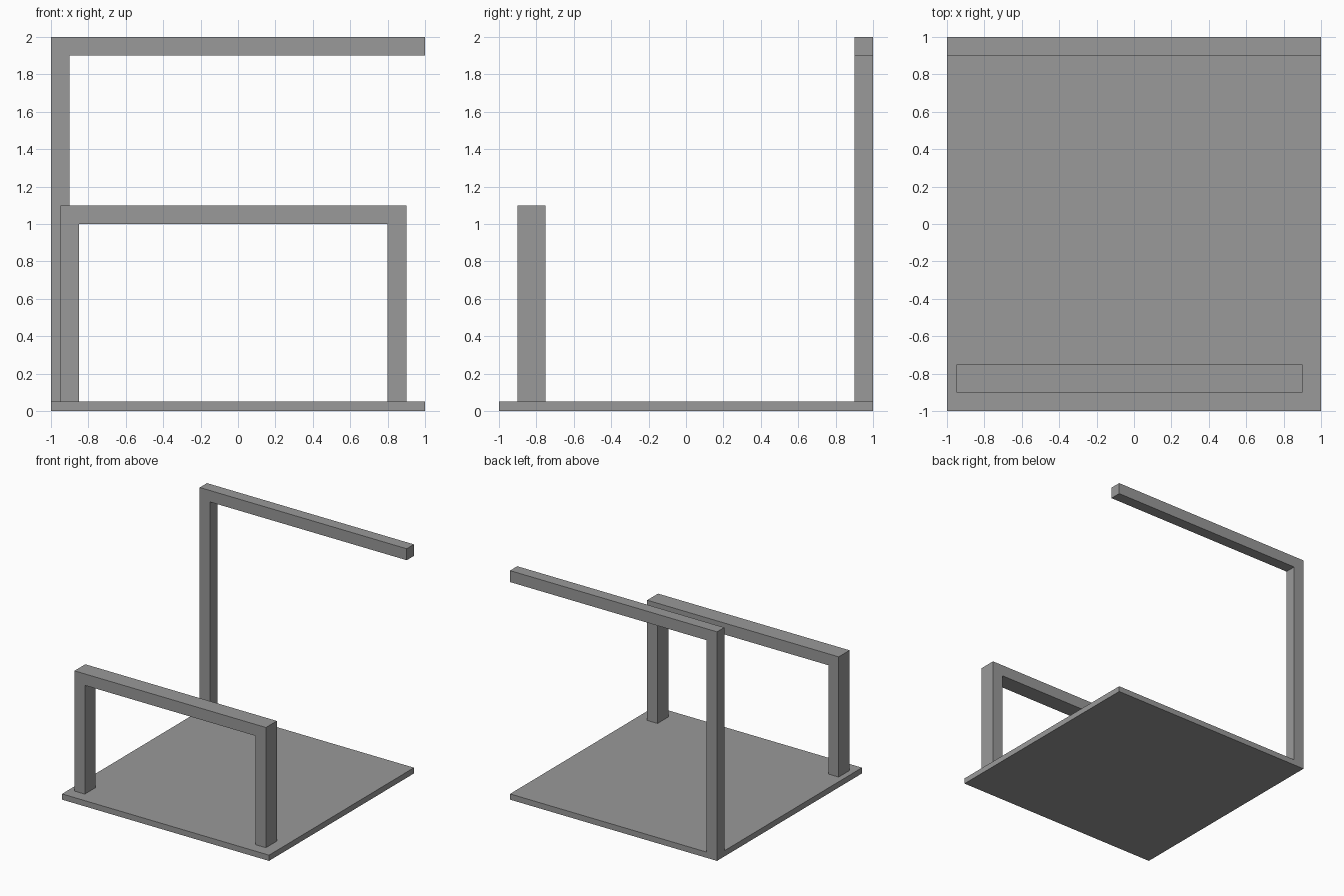
import bpy
import bmesh
from mathutils import Vector

if "Cube" in bpy.data.objects:
    bpy.data.objects.remove(bpy.data.objects["Cube"])

grey = bpy.data.materials.new("plain_grey")
grey.diffuse_color = (0.32, 0.32, 0.32, 1.0)
grey.use_nodes = True
grey.node_tree.nodes["Principled BSDF"].inputs["Base Color"].default_value = grey.diffuse_color


def extrude_profile(name, profile, y0, y1):
    """Extrude a closed XZ outline from y0 to y1."""
    bm = bmesh.new()
    face = bm.faces.new([bm.verts.new((x, y0, z)) for x, z in profile])
    result = bmesh.ops.extrude_face_region(bm, geom=[face])
    moved = [v for v in result["geom"] if isinstance(v, bmesh.types.BMVert)]
    bmesh.ops.translate(bm, verts=moved, vec=Vector((0, y1 - y0, 0)))
    bmesh.ops.recalc_face_normals(bm, faces=bm.faces)
    mesh = bpy.data.meshes.new(name)
    bm.to_mesh(mesh)
    bm.free()
    mesh.materials.append(grey)
    obj = bpy.data.objects.new(name, mesh)
    bpy.context.collection.objects.link(obj)
    return obj


BASE_TOP = 0.05

# Square floor plate
extrude_profile("base_plate",
                [(-1, 0), (1, 0), (1, BASE_TOP), (-1, BASE_TOP)], -1, 1)

# Front arch: two posts and a crossbar
extrude_profile("front_frame",
                [(-0.95, BASE_TOP), (-0.85, BASE_TOP), (-0.85, 1.0), (0.8, 1.0),
                 (0.8, BASE_TOP), (0.9, BASE_TOP), (0.9, 1.1), (-0.95, 1.1)],
                -0.9, -0.75)

# Back corner post with overhanging arm
extrude_profile("back_post_and_arm",
                [(-1, BASE_TOP), (-0.9, BASE_TOP), (-0.9, 1.9), (1, 1.9),
                 (1, 2), (-1, 2)],
                0.9, 1)
